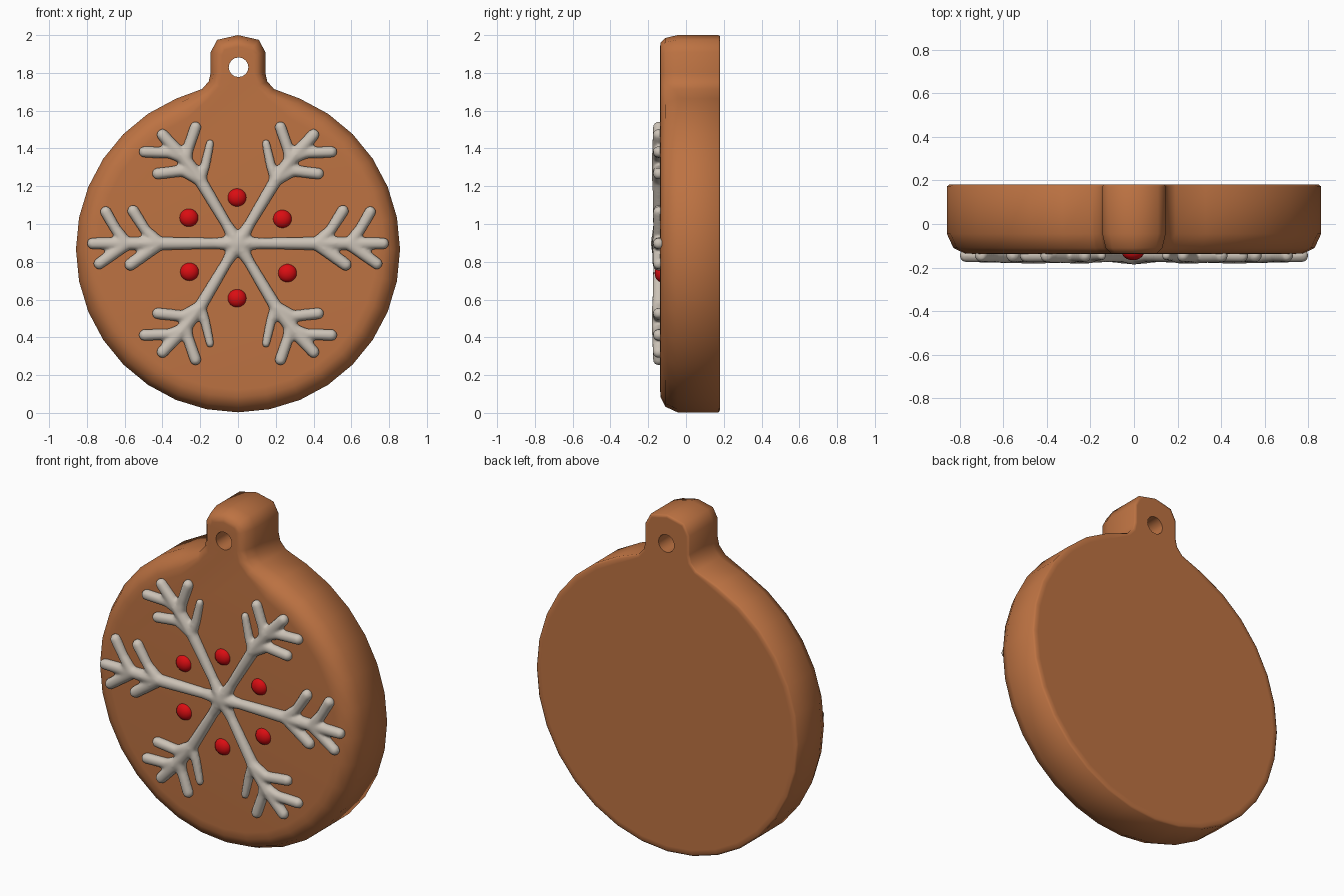
import bpy, bmesh, math
from mathutils import Vector, Matrix

if "Cube" in bpy.data.objects:
    bpy.data.objects.remove(bpy.data.objects["Cube"])


def material(name, rgb):
    m = bpy.data.materials.new(name)
    m.diffuse_color = (*rgb, 1)
    m.use_nodes = True
    m.node_tree.nodes["Principled BSDF"].inputs["Base Color"].default_value = m.diffuse_color
    return m


dough = material("brown dough", (0.51, 0.17, 0.055))
icing = material("pale icing", (0.60, 0.54, 0.47))
red = material("red candy", (0.70, 0.004, 0.006))


def make(name, bm, mat, angle=60):
    bmesh.ops.recalc_face_normals(bm, faces=bm.faces)
    me = bpy.data.meshes.new(name)
    bm.to_mesh(me)
    bm.free()
    ob = bpy.data.objects.new(name, me)
    bpy.context.collection.objects.link(ob)
    me.materials.append(mat)
    return ob


def select(ob):
    bpy.ops.object.select_all(action='DESELECT')
    ob.select_set(True)
    bpy.context.view_layer.objects.active = ob


# Biscuit outline: round disc with a hanging lug, right half then mirrored
half = [(0.858 * math.sin(math.radians(a * 11.25)), 0.866 - 0.863 * math.cos(math.radians(a * 11.25)))
        for a in range(15)]
half += [(0.19, 1.715), (0.155, 1.755), (0.145, 1.80), (0.145, 1.91), (0.11, 1.975), (0.0, 2.0)]
outline = [Vector(p) for p in half] + [Vector((-x, z)) for x, z in half[-2:0:-1]]


def inset(d):
    pts, n = [], len(outline)
    for i, p in enumerate(outline):
        e1 = (p - outline[i - 1]).normalized()
        e2 = (outline[(i + 1) % n] - p).normalized()
        n1, n2 = Vector((-e1.y, e1.x)), Vector((-e2.y, e2.x))
        m = (n1 + n2).normalized()
        w = 0.5 if p.y > 1.7 else 1.0      # narrower rounding on the lug
        pts.append(p + m * d * w / max(0.6, m.dot(n1)))
    return pts


# Biscuit body: stacked rings from back to front
bm = bmesh.new()
rings = []
for y, d in [(0.18, 0.035), (0.18, 0.01), (0.172, 0), (-0.045, 0), (-0.11, 0.03), (-0.135, 0.08), (-0.137, 0.12)]:
    rings.append([bm.verts.new((p.x, y, p.y)) for p in inset(d)])
n = len(outline)
for a, b in zip(rings, rings[1:]):
    for i in range(n):
        bm.faces.new((a[i], a[(i + 1) % n], b[(i + 1) % n], b[i]))
bm.faces.new(rings[0])
bm.faces.new(rings[-1])
body = make("biscuit_body", bm, dough)

# Hanging hole
bm = bmesh.new()
bmesh.ops.create_cone(bm, cap_ends=True, segments=16, radius1=0.052, radius2=0.052, depth=1,
                      matrix=Matrix.Translation((0.003, 0, 1.83)) @ Matrix.Rotation(math.pi / 2, 4, 'X'))
cutter = make("hole_cutter", bm, dough)
cutter.hide_render = True
select(body)
mod = body.modifiers.new("hole", 'BOOLEAN')
mod.operation = 'DIFFERENCE'
mod.solver = 'EXACT'
mod.object = cutter
bpy.ops.object.modifier_apply(modifier="hole")
bpy.data.objects.remove(cutter)
select(body)
bpy.ops.object.shade_smooth_by_angle(angle=math.radians(60))

# Icing snowflake: tapered strokes (x1, z1, r1, x2, z2, r2), z relative to the centre
Y, CZ = -0.145, 0.897
side = [(0, 0, .042, .12, 0, .030), (.12, 0, .030, .42, 0, .036), (.42, 0, .038, .60, 0, .034), (.60, 0, .034, .77, 0, .031),
        (.43, .01, .036, .49, .07, .029), (.49, .07, .029, .555, .172, .032),
        (.60, .01, .034, .65, .08, .029), (.65, .08, .029, .70, .167, .031),
        (.43, -.01, .036, .57, -.112, .033), (.60, -.01, .034, .735, -.107, .031)]
diagonal = [(0, 0, .042, .06, .10, .029), (.06, .10, .029, .20, .335, .034), (.20, .335, .036, .29, .455, .036),
            (.20, .335, .03, .172, .42, .026), (.172, .42, .026, .148, .53, .022),
            (.21, .345, .036, .29, .385, .031), (.29, .385, .031, .425, .37, .031),
            (.28, .44, .036, .265, .50, .030), (.265, .50, .030, .225, .615, .031),
            (.29, .455, .036, .40, .575, .032),
            (.29, .455, .034, .36, .48, .030), (.36, .48, .030, .495, .485, .031)]

bm = bmesh.new()


def stroke(x1, z1, r1, x2, z2, r2):
    a, b = Vector((x1, Y, CZ + z1)), Vector((x2, Y, CZ + z2))
    rot = (b - a).to_track_quat('Z', 'Y').to_matrix().to_4x4()
    bmesh.ops.create_cone(bm, cap_ends=True, segments=16, radius1=r1, radius2=r2, depth=(b - a).length,
                          matrix=Matrix.Translation((a + b) / 2) @ rot)
    for p, r in ((a, r1), (b, r2)):
        bmesh.ops.create_uvsphere(bm, u_segments=16, v_segments=10, radius=r, matrix=Matrix.Translation(p))


for sx in (1, -1):
    for x1, z1, r1, x2, z2, r2 in side:
        stroke(sx * x1, z1, r1, sx * x2, z2, r2)
    for sz in (1, -1):
        for x1, z1, r1, x2, z2, r2 in diagonal:
            stroke(sx * x1, sz * z1, r1, sx * x2, sz * z2, r2)
flake = make("icing_snowflake", bm, icing)
# Melt the strokes together
select(flake)
rm = flake.modifiers.new("melt", 'REMESH')
rm.mode = 'VOXEL'
rm.voxel_size = 0.009
sm = flake.modifiers.new("soften", 'SMOOTH')
sm.factor = 0.5
sm.iterations = 6
for m in ("melt", "soften"):
    bpy.ops.object.modifier_apply(modifier=m)
bpy.ops.object.shade_smooth()

# Red candy drops
for i, (x, z) in enumerate([(-.005, 1.14), (-.26, 1.033), (.235, 1.027), (-.257, .747), (.262, .74), (-.005, .607)]):
    bm = bmesh.new()
    bmesh.ops.create_uvsphere(bm, u_segments=20, v_segments=12, radius=1,
                              matrix=Matrix.Translation((x, -0.128, z)) @ Matrix.Diagonal((.051, .038, .049, 1)))
    drop = make(f"candy_drop_{i + 1}", bm, red)
    select(drop)
    bpy.ops.object.shade_smooth()
